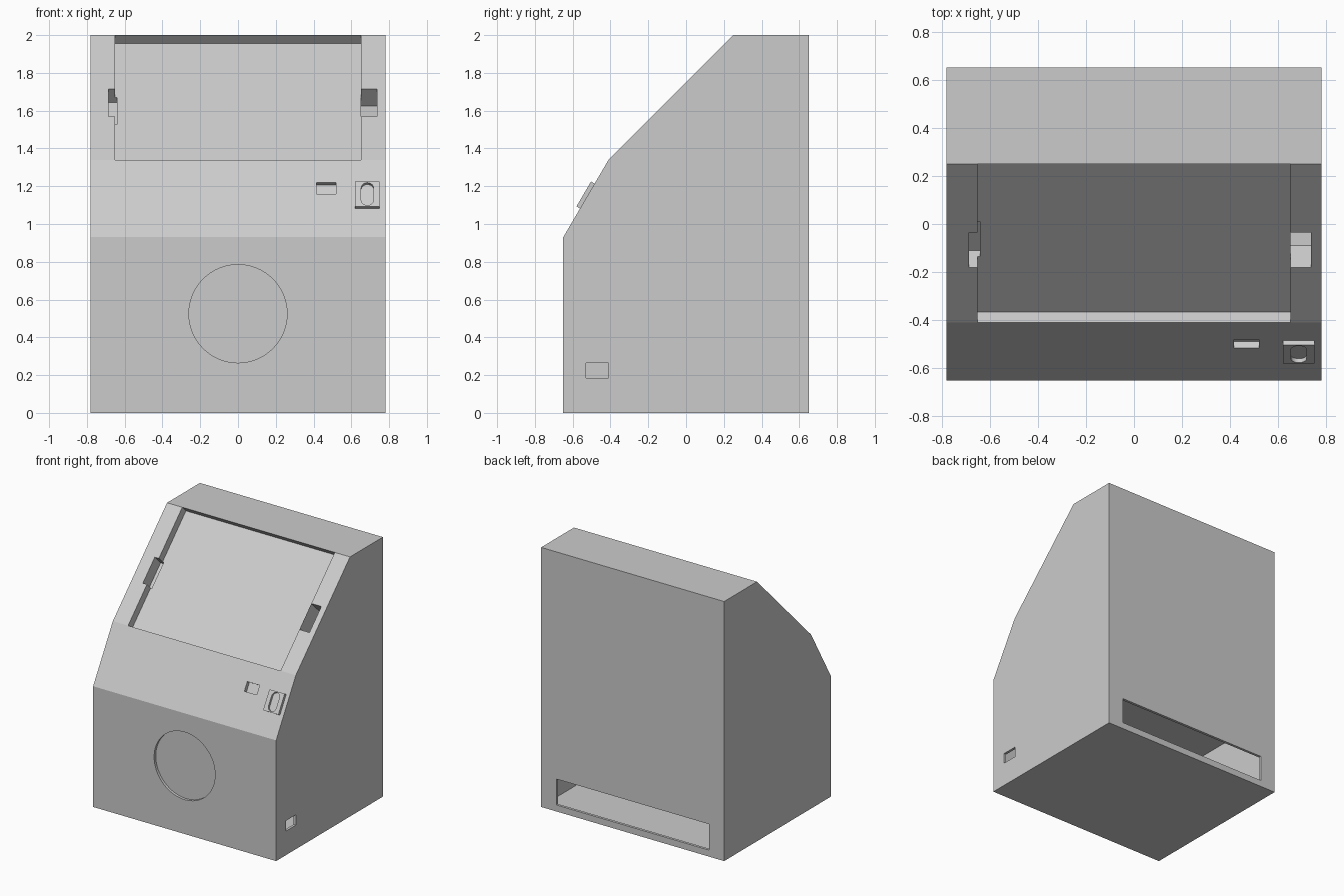
import bpy, bmesh, math
from mathutils import Vector

cube = bpy.data.objects.get("Cube")
if cube:
    bpy.data.objects.remove(cube, do_unlink=True)

grey = bpy.data.materials.new("light grey")
grey.use_nodes = True
grey.diffuse_color = (0.6, 0.6, 0.6, 1)
grey.node_tree.nodes["Principled BSDF"].inputs["Base Color"].default_value = (0.6, 0.6, 0.6, 1)


def prism(name, points, sweep):
    """Solid made by sweeping a flat outline along a vector."""
    bm = bmesh.new()
    face = bm.faces.new([bm.verts.new(p) for p in points])
    swept = bmesh.ops.extrude_face_region(bm, geom=[face])
    moved = [g for g in swept["geom"] if isinstance(g, bmesh.types.BMVert)]
    bmesh.ops.translate(bm, verts=moved, vec=sweep)
    bmesh.ops.recalc_face_normals(bm, faces=bm.faces)
    mesh = bpy.data.meshes.new(name)
    bm.to_mesh(mesh)
    bm.free()
    mesh.materials.append(grey)
    obj = bpy.data.objects.new(name, mesh)
    bpy.context.collection.objects.link(obj)
    return obj


def side_prism(name, x0, x1, outline):
    """Prism across x from a side outline of (y, z) points."""
    return prism(name, [Vector((x0, y, z)) for y, z in outline], Vector((x1 - x0, 0, 0)))


def box(name, x0, x1, y0, y1, z0, z1):
    return side_prism(name, x0, x1, [(y0, z0), (y1, z0), (y1, z1), (y0, z1)])


def slope_box(name, x0, x1, start, direction, length, depth, height):
    """Box aligned with a sloped panel, from below its surface to above it."""
    s, d = Vector(start), Vector(direction).normalized()
    n = Vector((-d.y, d.x))
    e = s + d * length
    return side_prism(name, x0, x1, [s - n * depth, e - n * depth, e + n * height, s + n * height])


def cut(target, cutter):
    """Subtract the cutter, bake the result and drop the cutter."""
    cutter.hide_render = True
    mod = target.modifiers.new("cut", "BOOLEAN")
    mod.operation = "DIFFERENCE"
    mod.solver = "EXACT"
    mod.object = cutter
    bpy.context.view_layer.update()
    graph = bpy.context.evaluated_depsgraph_get()
    baked = bpy.data.meshes.new_from_object(target.evaluated_get(graph))
    target.modifiers.clear()
    target.data = baked
    bpy.data.objects.remove(cutter, do_unlink=True)


# Cabinet body with two sloped front panels
knee, brow, crown = Vector((-0.65, 0.93)), Vector((-0.41, 1.34)), Vector((0.25, 2.0))
body = side_prism("cabinet_body", -0.78, 0.78,
                  [(-0.65, 0), (0.65, 0), (0.65, 2), crown, brow, knee])
lower, upper = (brow - knee).normalized(), (crown - brow).normalized()

# Hollow base, rear slot and side port
cut(body, box("base_hollow", -0.76, 0.76, -0.6, 0.63, 0.02, 0.64))
cut(body, box("rear_slot", -0.65, 0.65, 0.5, 0.75, 0.05, 0.25))
cut(body, box("side_port", 0.7, 0.9, -0.53, -0.41, 0.185, 0.265))

# Screen recess with a finger notch on each side
cut(body, slope_box("screen_recess", -0.65, 0.65, brow, upper,
                    (crown - brow).length, 0.063, 0.1))
cut(body, slope_box("right_notch", -0.685, -0.64, (-0.18, 1.57), upper, 0.205, 0.1, 0.05))
cut(body, side_prism("left_notch", 0.65, 0.735,
                     [(-0.23, 1.62), (-0.09, 1.48), (0.055, 1.48), (0.055, 1.625), (-0.085, 1.765)]))

# Round shallow recess on the front
ring = [Vector((0.26 * math.cos(a), -0.63, 0.525 + 0.26 * math.sin(a)))
        for a in (math.tau * i / 64 for i in range(64))]
cut(body, prism("round_recess", ring, Vector((0, -0.1, 0))))


def on_lower(z):
    """Point on the lower sloped panel at a given height."""
    return knee + (brow - knee) * ((z - knee.y) / (brow.y - knee.y))


# Small rectangular pocket
cut(body, slope_box("small_pocket", 0.415, 0.52, on_lower(1.16), lower, 0.07, 0.03, 0.05))

# Raised plate with an oval opening
base = on_lower(1.082)
plate = slope_box("raised_plate", 0.62, 0.75, base, lower, 0.153, 0.0, 0.022)
normal = Vector((-lower.y, lower.x))
oval = []
for i in range(32):
    a = math.tau * (i + 0.5) / 32
    u = 0.0765 + 0.033 * math.sin(a) + math.copysign(0.036, math.sin(a))
    p = base + lower * u + normal * 0.003
    oval.append(Vector((0.685 + 0.033 * math.cos(a), p.x, p.y)))
cut(plate, prism("oval_opening", oval, Vector((0, normal.x, normal.y)) * 0.06))
